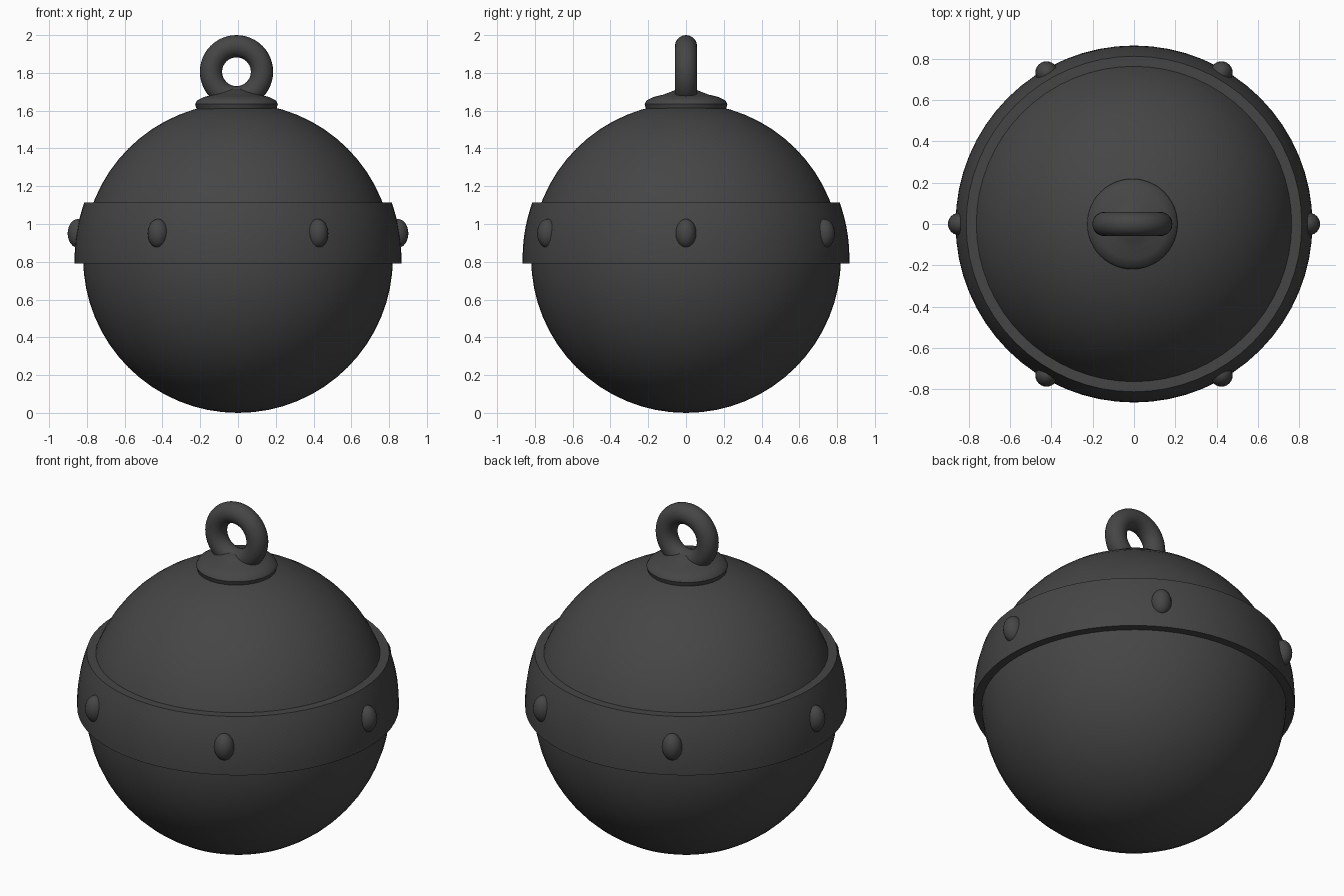
import bpy, math

if "Cube" in bpy.data.objects:
    bpy.data.objects.remove(bpy.data.objects["Cube"])

# Single dark iron colour
iron = bpy.data.materials.new("dark iron")
iron.diffuse_color = (0.06, 0.06, 0.06, 1)
iron.use_nodes = True
iron.node_tree.nodes["Principled BSDF"].inputs["Base Color"].default_value = iron.diffuse_color


def finish(obj, name, angle=40):
    obj.name = name
    obj.data.materials.clear()
    obj.data.materials.append(iron)
    bpy.ops.object.select_all(action='DESELECT')
    obj.select_set(True)
    bpy.context.view_layer.objects.active = obj
    bpy.ops.object.shade_smooth_by_angle(angle=math.radians(angle))
    return obj


def lathe(name, profile, closed, n=64, x=0.0):
    """Revolve (radius, z) points, listed bottom to top on the outside, about z."""
    m = len(profile)
    verts = [(x + r * math.cos(2 * math.pi * i / n), r * math.sin(2 * math.pi * i / n), z)
             for i in range(n) for r, z in profile]
    faces = []
    for i in range(n):
        j = (i + 1) % n
        for k in range(m if closed else m - 1):
            l = (k + 1) % m
            faces.append((i * m + k, j * m + k, j * m + l, i * m + l))
    if not closed:
        faces.append([i * m + m - 1 for i in range(n)])
        faces.append([i * m for i in reversed(range(n))])
    me = bpy.data.meshes.new(name)
    me.from_pydata(verts, [], faces)
    obj = bpy.data.objects.new(name, me)
    bpy.context.collection.objects.link(obj)
    return finish(obj, name)


R, CZ = 0.82, 0.82

# Round body
bpy.ops.mesh.primitive_uv_sphere_add(segments=64, ring_count=32, radius=R, location=(0, 0, CZ))
finish(bpy.context.object, "body")

# Belt following a slightly larger sphere
zs = [0.79 + 0.325 * i / 8 for i in range(9)]
outer = [(math.sqrt(0.865 ** 2 - (z - CZ) ** 2), z) for z in zs]
lathe("belt", outer + [(0.75, 1.115), (0.78, 0.79)], True)

# Six rivets around the belt
for i in range(6):
    a = i * math.pi / 3
    bpy.ops.mesh.primitive_uv_sphere_add(segments=24, ring_count=12, radius=1,
                                         location=(0.845 * math.cos(a), 0.845 * math.sin(a), 0.95),
                                         rotation=(0, 0, a))
    bpy.context.object.scale = (0.057, 0.055, 0.077)
    finish(bpy.context.object, f"rivet_{i + 1}")

# Cap on top
lathe("cap", [(0.2, 1.58), (0.212, 1.61), (0.219, 1.635), (0.208, 1.655), (0.17, 1.673),
              (0.12, 1.685), (0.08, 1.7), (0.045, 1.715)], False, 48, -0.008)

# Hanging ring
bpy.ops.mesh.primitive_torus_add(major_segments=48, minor_segments=20, major_radius=0.135,
                                 minor_radius=0.059, location=(-0.008, 0, 1.806),
                                 rotation=(math.pi / 2, 0, 0))
finish(bpy.context.object, "hanging_ring")
